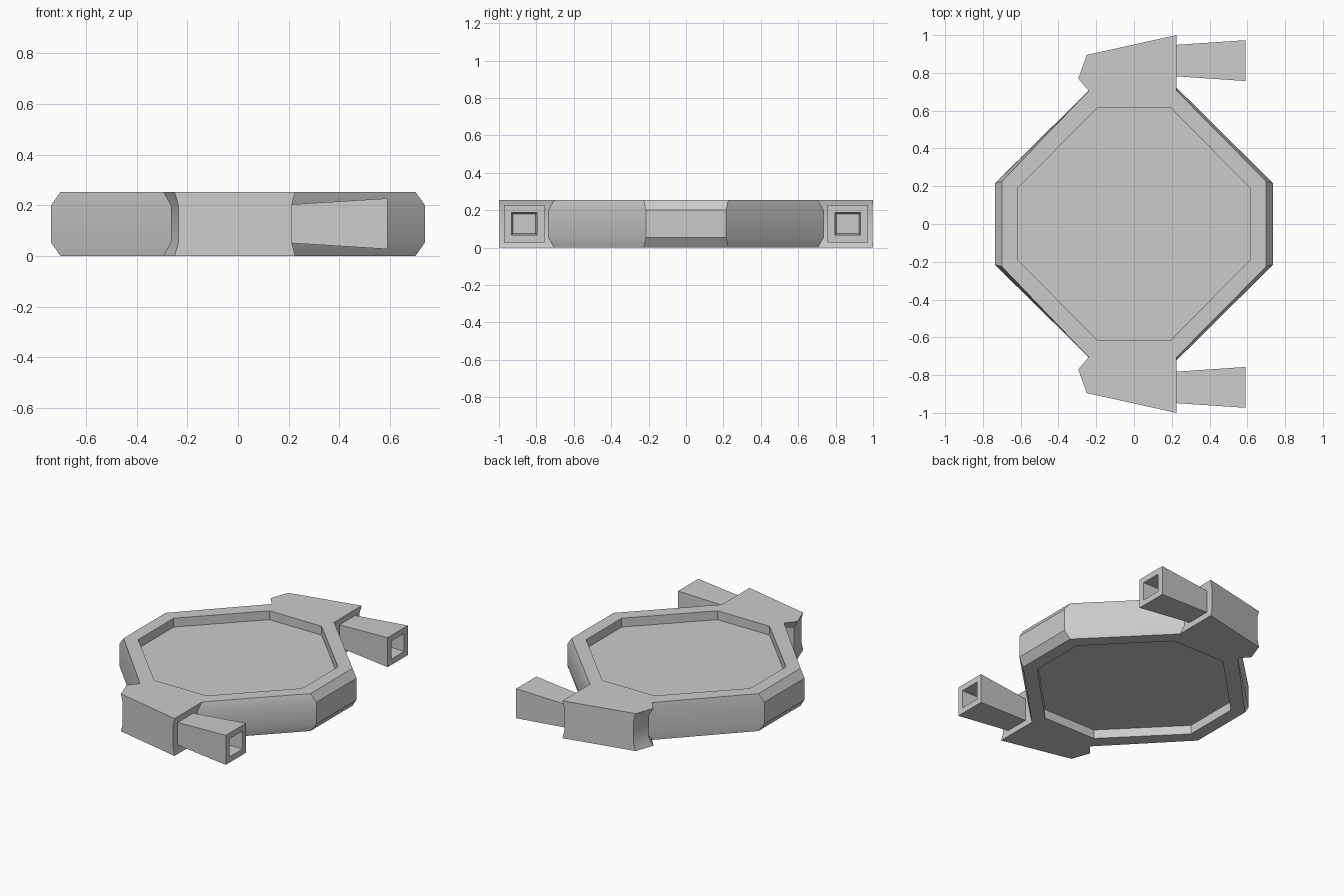
import bpy, bmesh, math

if "Cube" in bpy.data.objects:
    bpy.data.objects.remove(bpy.data.objects["Cube"])

# Half outlines (y >= 0), counter-clockwise from +x to -x
RIM = [(0.70, 0), (0.70, 0.225), (0.225, 0.705), (0.225, 1.0), (-0.25, 0.895),
       (-0.295, 0.77), (-0.24, 0.705), (-0.70, 0.225), (-0.70, 0)]
WAIST = [(0.737, 0), (0.737, 0.215), (0.212, 0.735), (0.212, 0.997), (-0.235, 0.898),
         (-0.265, 0.775), (-0.21, 0.725), (-0.737, 0.215), (-0.737, 0)]
INNER = [(0.615, 0), (0.615, 0.19), (0.195, 0.615), (-0.195, 0.615), (-0.615, 0.19), (-0.615, 0)]


def finish(name, bm):
    bmesh.ops.recalc_face_normals(bm, faces=bm.faces)
    me = bpy.data.meshes.new(name)
    bm.to_mesh(me)
    bm.free()
    ob = bpy.data.objects.new(name, me)
    bpy.context.collection.objects.link(ob)
    mirror = ob.modifiers.new("mirror", 'MIRROR')
    mirror.use_axis = (False, True, False)
    bpy.ops.object.select_all(action='DESELECT')
    bpy.context.view_layer.objects.active = ob
    ob.select_set(True)
    bpy.ops.object.shade_smooth_by_angle(angle=math.radians(30))
    return ob


def ring(bm, pts, z):
    return [bm.verts.new((x, y, z)) for x, y in pts]


def bridge(bm, a, b, closed=False):
    n = len(a)
    for i in range(n if closed else n - 1):
        j = (i + 1) % n
        bm.faces.new((a[i], a[j], b[j], b[i]))


# Octagonal frame with side mounts and recessed panels on both faces
bm = bmesh.new()
levels = [ring(bm, p, z) for p, z in ((RIM, 0), (WAIST, 0.053), (WAIST, 0.2), (RIM, 0.253))]
for a, b in zip(levels, levels[1:]):
    bridge(bm, a, b)
for outer, z, floor_z in ((levels[0], 0, 0.06), (levels[3], 0.253, 0.193)):
    lip, floor = ring(bm, INNER, z), ring(bm, INNER, floor_z)
    bridge(bm, lip, floor)
    bm.faces.new(floor)
    bridge(bm, [outer[i] for i in (0, 1, 2, 6, 7, 8)], lip)
    bm.faces.new(outer[2:7])
# side faces start as two triangular halves merged by the mirror
finish("octagonal_frame", bm)

# Flared square nozzles with a hollow mouth
bm = bmesh.new()
sections = [(0.205, 0.082, 0.076), (0.59, 0.108, 0.1), (0.59, 0.069, 0.061), (0.42, 0.06, 0.053)]
rings = []
for x, hy, hz in sections:
    rings.append([bm.verts.new((x, 0.865 + sy * hy, 0.127 + sz * hz))
                  for sy, sz in ((-1, -1), (1, -1), (1, 1), (-1, 1))])
for a, b in zip(rings, rings[1:]):
    bridge(bm, a, b, closed=True)
bm.faces.new(rings[0])
bm.faces.new(rings[-1])
finish("side_nozzles", bm)
